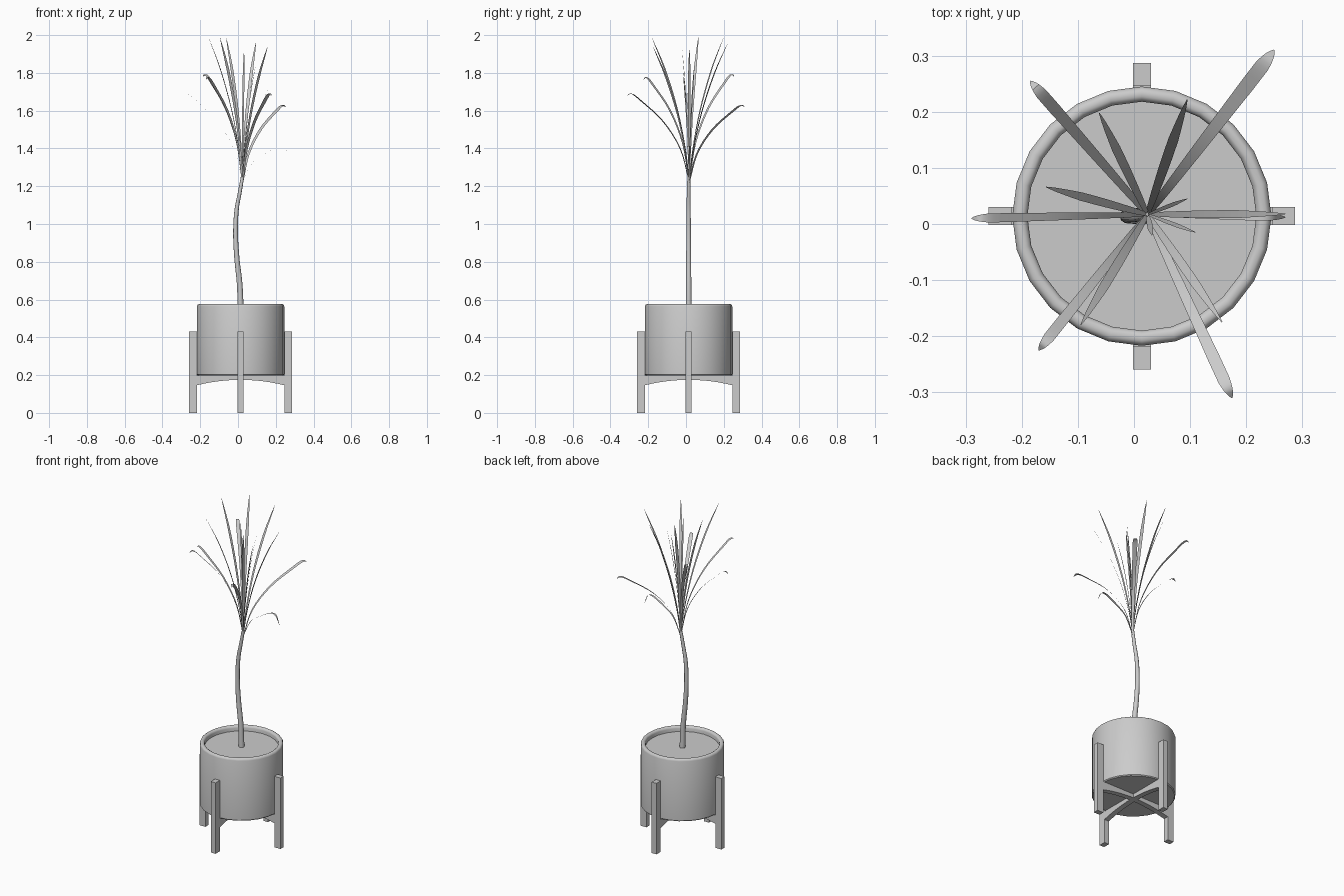
import bpy, bmesh, math
from mathutils import Vector

if "Cube" in bpy.data.objects:
    bpy.data.objects.remove(bpy.data.objects["Cube"])

CX, CY = 0.014, 0.014          # axis of the pot and stand

grey = bpy.data.materials.new("plain grey")
grey.use_nodes = True
GREY = (0.6, 0.6, 0.6, 1)
grey.diffuse_color = GREY
grey.node_tree.nodes["Principled BSDF"].inputs["Base Color"].default_value = GREY


def add_object(name, bm, smooth=False):
    bmesh.ops.recalc_face_normals(bm, faces=bm.faces)
    mesh = bpy.data.meshes.new(name)
    bm.to_mesh(mesh)
    bm.free()
    mesh.materials.append(grey)
    ob = bpy.data.objects.new(name, mesh)
    bpy.context.collection.objects.link(ob)
    if smooth:
        bpy.ops.object.select_all(action='DESELECT')
        ob.select_set(True)
        bpy.context.view_layer.objects.active = ob
        bpy.ops.object.shade_smooth_by_angle(angle=math.radians(40))
    return ob


def lathe(name, profile, segments=24):
    bm = bmesh.new()
    verts = [bm.verts.new((CX + r, CY, z)) for r, z in profile]
    edges = [bm.edges.new(p) for p in zip(verts, verts[1:])]
    bmesh.ops.spin(bm, geom=verts + edges, cent=(CX, CY, 0), axis=(0, 0, 1),
                   angle=math.tau, steps=segments, use_duplicate=False)
    bmesh.ops.remove_doubles(bm, verts=bm.verts, dist=1e-5)
    return add_object(name, bm, True)


def smooth_path(points, steps=4):
    """Catmull-Rom curve through the points."""
    p = [Vector(q) for q in points]
    p = [2 * p[0] - p[1]] + p + [2 * p[-1] - p[-2]]
    out = []
    for a, b, c, d in zip(p, p[1:], p[2:], p[3:]):
        for i in range(steps):
            t = i / steps
            out.append(0.5 * (2 * b + (c - a) * t + (2 * a - 5 * b + 4 * c - d) * t ** 2
                              + (3 * b - a - 3 * c + d) * t ** 3))
    return out + [p[-2]]


# Pot with rounded rim, and soil
lathe("pot", [(0, 0.198), (0.226, 0.198), (0.231, 0.203), (0.231, 0.564),
              (0.228, 0.572), (0.222, 0.576), (0.213, 0.576), (0.207, 0.572),
              (0.204, 0.564), (0.204, 0.53)])
lathe("soil", [(0, 0.545), (0.205, 0.545)])

# Stand legs
for i, side in enumerate(("left", "back", "right", "front")):
    a = i * math.pi / 2
    bm = bmesh.new()
    bmesh.ops.create_cube(bm, size=1)
    for v in bm.verts:
        x, y, z = 0.2525 + v.co.x * 0.041, v.co.y * 0.032, 0.216 + v.co.z * 0.432
        v.co = (CX + x * math.cos(a) - y * math.sin(a),
                CY + x * math.sin(a) + y * math.cos(a), z)
    add_object("leg_" + side, bm)

# Crossed beams with an arched underside
for name, along_x in (("beam_across", True), ("beam_deep", False)):
    n, half = 12, 0.233
    xs = [-half + 2 * half * i / n for i in range(n + 1)]
    outline = [(x, 0.146 + 0.029 * (1 - (x / half) ** 2)) for x in xs]
    outline += [(half, 0.198), (-half, 0.198)]
    bm = bmesh.new()
    sides = []
    for w in (-0.016, 0.016):
        sides.append([bm.verts.new((CX + x, CY + w, z) if along_x
                                   else (CX + w, CY + x, z)) for x, z in outline])
        bm.faces.new(sides[-1])
    m = len(outline)
    for i in range(m):
        j = (i + 1) % m
        bm.faces.new((sides[0][i], sides[0][j], sides[1][j], sides[1][i]))
    add_object(name, bm)

# Slender bent trunk
path = smooth_path([(0.014, 0.014, 0.54), (0.009, 0.014, 0.68), (-0.006, 0.014, 0.82),
                    (-0.013, 0.014, 0.95), (-0.008, 0.014, 1.07), (0.008, 0.014, 1.16),
                    (0.024, 0.016, 1.25)])
bm = bmesh.new()
rings, SIDES = [], 10
for k, p in enumerate(path):
    r = 0.016 - 0.007 * k / (len(path) - 1)
    rings.append([bm.verts.new(p + Vector((r * math.cos(math.tau * s / SIDES),
                                           r * math.sin(math.tau * s / SIDES), 0)))
                  for s in range(SIDES)])
for lo, hi in zip(rings, rings[1:]):
    for s in range(SIDES):
        t = (s + 1) % SIDES
        bm.faces.new((lo[s], lo[t], hi[t], hi[s]))
bm.faces.new(rings[-1])
add_object("trunk", bm, True)

# Leaf curves as (outward fraction, height fraction)
UPRIGHT = [(0, 0), (0.1, 0.22), (0.32, 0.5), (0.65, 0.78), (1, 1)]
ARCHED = [(0, 0), (0.14, 0.38), (0.42, 0.7), (0.78, 0.94), (0.93, 1.02), (1, 1)]
DROOPING = [(0, 0), (0.2, 0.75), (0.45, 1.1), (0.75, 1.4), (0.9, 1.38), (1, 1)]
BASE = Vector((0.024, 0.017, 1.22))

# Leaf tips with curve and greatest width
leaves = [
    ((-0.185, 0.255, 1.78), ARCHED, 0.021),
    ((-0.29, 0.010, 1.68), ARCHED, 0.016),
    ((-0.17, -0.225, 1.765), ARCHED, 0.020),
    ((0.175, -0.31, 1.68), ARCHED, 0.022),
    ((0.25, 0.31, 1.62), ARCHED, 0.026),
    ((-0.062, 0.198, 1.985), UPRIGHT, 0.016),
    ((-0.157, 0.066, 1.99), UPRIGHT, 0.015),
    ((-0.095, -0.18, 1.985), UPRIGHT, 0.017),
    ((0.157, -0.175, 1.94), UPRIGHT, 0.016),
    ((0.095, 0.222, 1.96), UPRIGHT, 0.018),
    ((0.27, 0.018, 1.925), UPRIGHT, 0.014),
    ((0.27, 0.012, 1.355), DROOPING, 0.014),
    ((0.095, 0.045, 1.85), UPRIGHT, 0.007),
    ((0.11, -0.015, 1.80), UPRIGHT, 0.007),
    ((0.032, -0.02, 1.92), UPRIGHT, 0.010),
]
for n, (tip, curve, width) in enumerate(leaves, 1):
    span = Vector(tip) - BASE
    flat = Vector((span.x, span.y, 0))
    across = Vector((-flat.y, flat.x, 0)).normalized()
    points = smooth_path([BASE + flat * u + Vector((0, 0, span.z * h)) for u, h in curve])
    bm = bmesh.new()
    rows = []
    for k, p in enumerate(points):
        t = k / (len(points) - 1)
        # narrow at the stem, widest past the middle, pointed tip
        w = 0.5 * width * max(0.08, min(1, 0.4 + t) * min(1, (1 - t) * 4) ** 0.6)
        rows.append((bm.verts.new(p - across * w), bm.verts.new(p + across * w)))
    for (a, b), (c, d) in zip(rows, rows[1:]):
        bm.faces.new((a, b, d, c))
    add_object(f"leaf_{n:02d}", bm, True)
